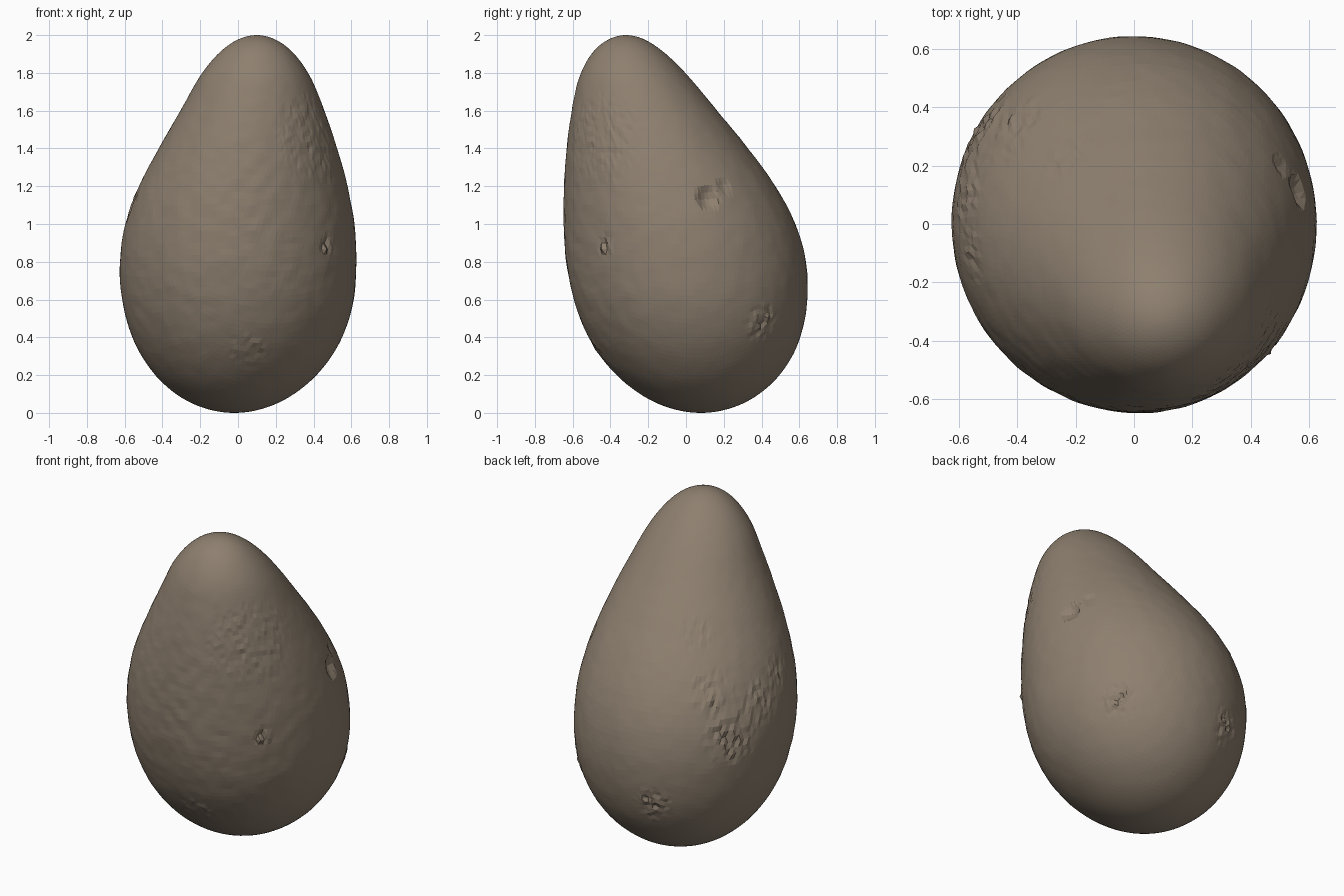
import bpy, bmesh, math
from mathutils import Vector, noise

if "Cube" in bpy.data.objects:
    bpy.data.objects.remove(bpy.data.objects["Cube"])

skin = bpy.data.materials.new("grey_brown_skin")
skin.use_nodes = True
colour = (0.27, 0.215, 0.16, 1)
skin.diffuse_color = colour
skin.node_tree.nodes["Principled BSDF"].inputs["Base Color"].default_value = colour

# Leaning body profile: height, centre x, half width, centre y, half depth
PROFILE = [
    (0.0, -.02, 0, .08, 0),
    (0.1, -.016, .312, .072, .315),
    (0.2, -.011, .427, .064, .431),
    (0.4, -.004, .555, .045, .56),
    (0.6, .0, .613, .024, .618),
    (0.75, .0, .626, .007, .634),
    (1.0, .01, .606, -.034, .613),
    (1.2, .028, .552, -.086, .56),
    (1.4, .053, .472, -.152, .48),
    (1.6, .076, .381, -.22, .385),
    (1.8, .091, .28, -.28, .276),
    (1.9, .096, .202, -.303, .197),
    (2.0, .1, 0, -.32, 0),
]
ANGLES = [math.acos(1 - row[0]) for row in PROFILE]


def step(i, c):
    return (PROFILE[i + 1][c] - PROFILE[i][c]) / (ANGLES[i + 1] - ANGLES[i])


def slope(i, c):
    """Tangent at a profile row, weighted by the spacing of its neighbours."""
    if i == 0:
        return step(0, c)
    if i == len(PROFILE) - 1:
        return step(i - 1, c)
    below, above = ANGLES[i] - ANGLES[i - 1], ANGLES[i + 1] - ANGLES[i]
    return (above * step(i - 1, c) + below * step(i, c)) / (below + above)


def section(t):
    """Smooth profile values at polar angle t, measured from the base."""
    i = 0
    while i < len(ANGLES) - 2 and t > ANGLES[i + 1]:
        i += 1
    h = ANGLES[i + 1] - ANGLES[i]
    s = (t - ANGLES[i]) / h
    return [(1 + 2 * s) * (1 - s) ** 2 * PROFILE[i][c]
            + s * (1 - s) ** 2 * h * slope(i, c)
            + s * s * (3 - 2 * s) * PROFILE[i + 1][c]
            + s * s * (s - 1) * h * slope(i + 1, c) for c in range(1, 5)]


# Scarred patches: centre, radius, depth of the roughness
SCARS = [(Vector(p), r, d) for p, r, d in [
    ((-.2, .2, 1.35), .13, .012),
    ((-.4, .32, 1.1), .16, .014),
    ((-.52, .32, .85), .18, .02),
    ((-.56, .1, 1.0), .15, .014),
    ((-.54, -.1, 1.1), .12, .012),
    ((-.18, .57, .45), .12, .018),
    ((.45, .4, .48), .11, .018),
    ((.48, -.43, .88), .06, .025),
    ((.38, -.43, 1.45), .28, .007),
    ((.05, -.46, .33), .12, .01),
]]
# Hollow pits: centre, radius, depth
PITS = [(Vector((.55, .11, 1.13)), .065, .035),
        (Vector((.5, .2, 1.2)), .04, .012)]

bm = bmesh.new()
bmesh.ops.create_icosphere(bm, subdivisions=6, radius=1)
for v in bm.verts:
    w = max(-1, min(1, v.co.z))
    cx, rx, cy, ry = section(math.acos(-w))
    a = math.atan2(v.co.y, v.co.x)
    p = Vector((cx + rx * math.cos(a), cy + ry * math.sin(a), 1 + w))
    out = Vector((math.cos(a), math.sin(a), w * .5)).normalized()
    # Fine unevenness, stronger on the front, fading at both ends
    fade = 1 - w * w
    front = max(0, -out.y)
    push = noise.noise(p * 14) * (.002 + .002 * front) * fade
    for centre, r, depth in SCARS:
        near = max(0, 1 - ((p - centre).length / r) ** 2)
        push += noise.noise(p * 38) * depth * near
    for centre, r, depth in PITS:
        push -= depth * max(0, 1 - ((p - centre).length / r) ** 2)
    v.co = p + out * push

mesh = bpy.data.meshes.new("fruit_body")
bm.to_mesh(mesh)
bm.free()
mesh.materials.append(skin)
body = bpy.data.objects.new("fruit_body", mesh)
bpy.context.collection.objects.link(body)
